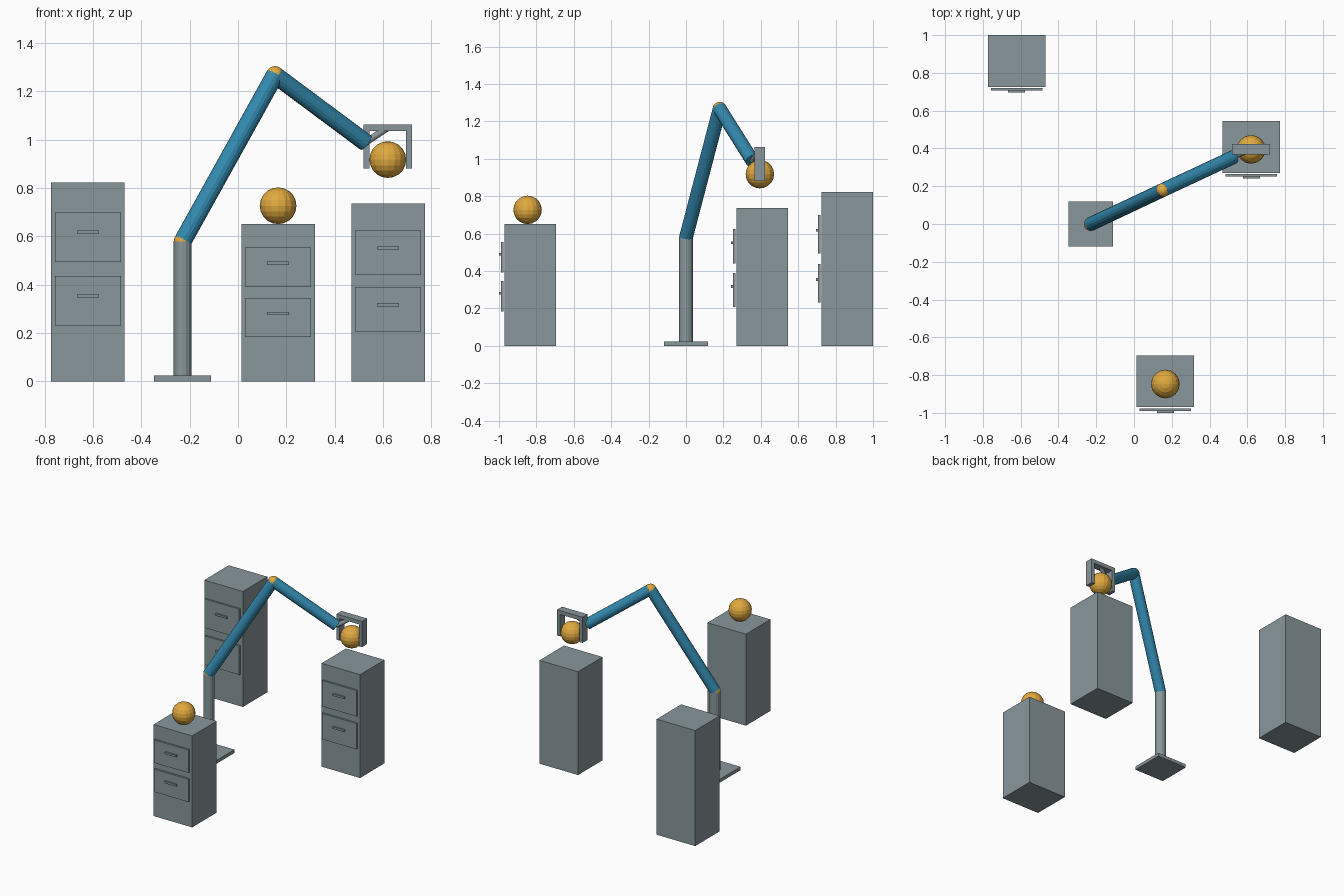
import bpy
from mathutils import Vector

if "Cube" in bpy.data.objects:
    bpy.data.objects.remove(bpy.data.objects["Cube"])


def material(name, rgb):
    m = bpy.data.materials.new(name)
    m.diffuse_color = (*rgb, 1)
    m.use_nodes = True
    m.node_tree.nodes["Principled BSDF"].inputs["Base Color"].default_value = m.diffuse_color
    return m


GREY = material("steel grey", (0.25, 0.31, 0.33))
BLUE = material("arm blue", (0.033, 0.25, 0.42))
GOLD = material("golden orange", (0.75, 0.40, 0.05))


def finish(name, mat):
    ob = bpy.context.object
    ob.name = name
    ob.data.materials.append(mat)
    return ob


def box(name, lo, hi, mat=GREY):
    lo, hi = Vector(lo), Vector(hi)
    bpy.ops.mesh.primitive_cube_add(size=1, location=(lo + hi) / 2)
    ob = finish(name, mat)
    ob.scale = hi - lo
    return ob


def rod(name, a, b, radius, mat, sides=16):
    a, b = Vector(a), Vector(b)
    bpy.ops.mesh.primitive_cylinder_add(vertices=sides, radius=radius,
                                        depth=(b - a).length, location=(a + b) / 2)
    ob = finish(name, mat)
    ob.rotation_euler = (b - a).to_track_quat('Z', 'Y').to_euler()
    return ob


def ball(name, centre, radius, segments=16, rings=10):
    bpy.ops.mesh.primitive_uv_sphere_add(segments=segments, ring_count=rings,
                                         radius=radius, location=centre)
    return finish(name, GOLD)


# Cabinets: body, two drawer fronts and their handles, scaled with height
W, D = 0.304, 0.275


def cabinet(name, x, front, height):
    box(name + "_body", (x - W / 2, front, 0), (x + W / 2, front + D, height))
    for tag, c in (("lower", 0.406), ("upper", 0.725)):
        z, h = c * height, 0.125 * height
        box(f"{name}_{tag}_drawer", (x - 0.136, front - 0.019, z - h),
            (x + 0.136, front - 0.006, z + h))
        z += 0.025 * height
        box(f"{name}_{tag}_handle", (x - 0.045, front - 0.03, z - 0.007),
            (x + 0.045, front - 0.018, z + 0.007))


cabinet("back_cabinet", -0.621, 0.725, 0.823)
cabinet("front_cabinet", 0.166, -0.97, 0.652)
cabinet("right_cabinet", 0.621, 0.27, 0.736)

# Balls: one resting, one held
ball("resting_ball", (0.166, -0.847, 0.727), 0.076)
ball("held_ball", (0.62, 0.395, 0.918), 0.076)

# Robot arm
shoulder = (-0.229, 0, 0.58)
elbow = (0.153, 0.18, 1.268)
wrist = (0.528, 0.355, 0.989)
R = 0.037
box("base_plate", (-0.347, -0.118, 0), (-0.111, 0.118, 0.024))
rod("column", (-0.229, 0, 0.02), shoulder, R, GREY)
rod("upper_arm", shoulder, elbow, R, BLUE)
rod("forearm", elbow, wrist, R, BLUE)
ball("shoulder_joint", shoulder, R)
ball("elbow_joint", elbow, R)

# Gripper: wrist rod, crossbar and two fingers
gx, gy = 0.62, 0.395
rod("wrist_rod", wrist, (gx, gy, 1.05), 0.014, GREY)
box("gripper_bar", (gx - 0.1, gy - 0.028, 1.037), (gx + 0.1, gy + 0.028, 1.064))
for side, s in (("left", -1), ("right", 1)):
    x = gx + s * 0.0875
    box(side + "_finger", (x - 0.0125, gy - 0.028, 0.881),
        (x + 0.0125, gy + 0.028, 1.038))
